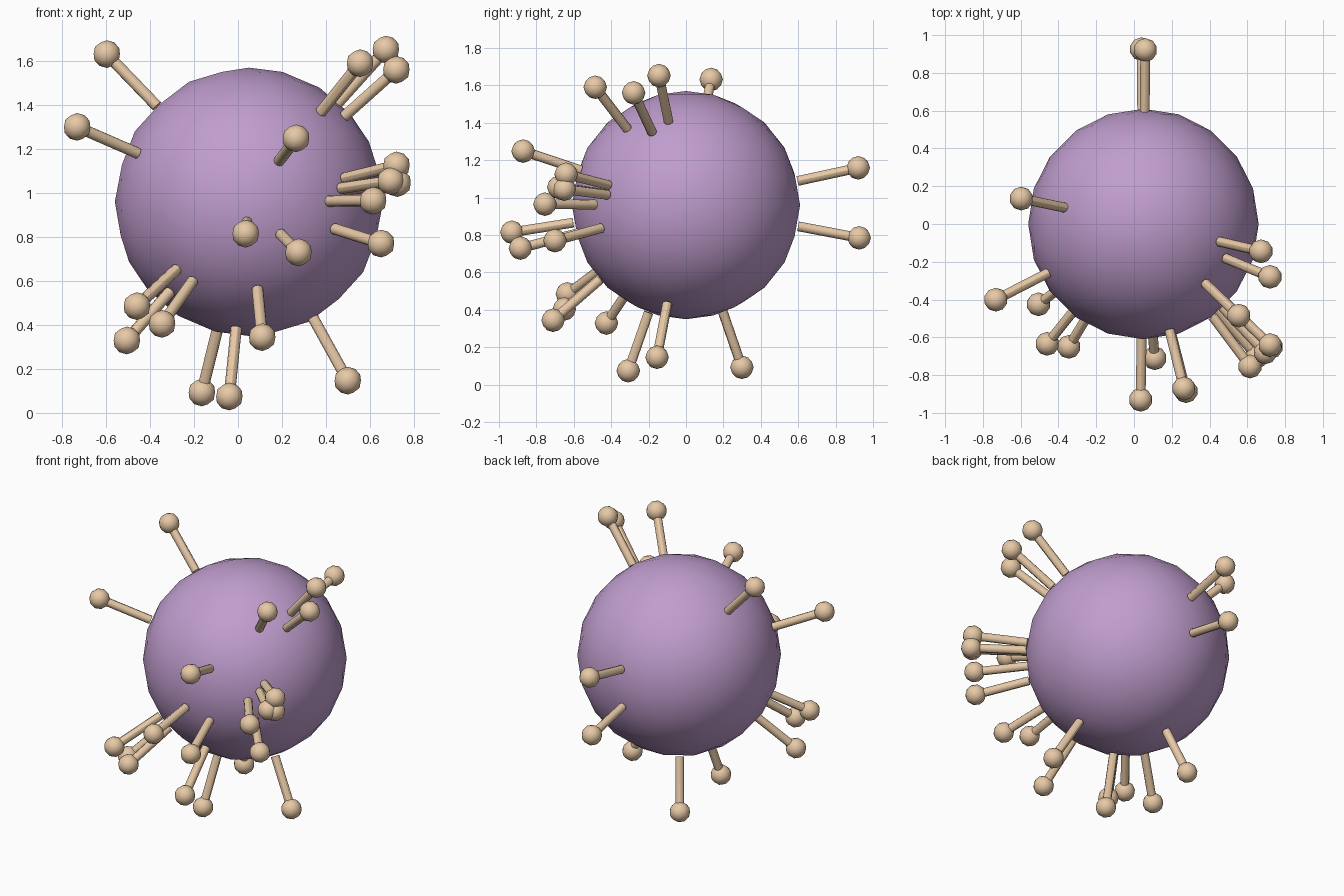
import bpy, math
from mathutils import Vector

if "Cube" in bpy.data.objects:
    bpy.data.objects.remove(bpy.data.objects["Cube"])

CENTRE = Vector((0.05, 0, 0.96))
R, REACH, HEAD_R, PIN_R = 0.61, 0.942, 0.063, 0.026


def material(name, rgb):
    m = bpy.data.materials.new(name)
    m.diffuse_color = (*rgb, 1)
    m.use_nodes = True
    m.node_tree.nodes["Principled BSDF"].inputs["Base Color"].default_value = m.diffuse_color
    return m


purple = material("purple", (0.53, 0.34, 0.62))
tan = material("tan", (0.80, 0.58, 0.38))


def finish(name, mat):
    ob = bpy.context.object
    ob.name = name
    ob.data.materials.append(mat)
    bpy.ops.object.shade_smooth_by_angle(angle=math.radians(30))


# round body
bpy.ops.mesh.primitive_ico_sphere_add(subdivisions=3, radius=R, location=CENTRE)
finish("body", purple)

# head positions of the pins that stick out of the body
heads = [
    (-0.60, 0.135, 1.635), (-0.73, -0.40, 1.30),
    (0.555, -0.485, 1.59), (0.675, -0.145, 1.655), (0.72, -0.28, 1.56),
    (0.265, -0.875, 1.25), (0.72, -0.64, 1.125), (0.725, -0.65, 1.045),
    (0.695, -0.68, 1.055), (0.615, -0.755, 0.965), (0.65, -0.70, 0.77),
    (0.275, -0.885, 0.73), (0.035, -0.93, 0.815),
    (-0.46, -0.635, 0.485), (-0.505, -0.425, 0.33), (-0.345, -0.65, 0.405),
    (0.11, -0.71, 0.345),
    (-0.165, 0.30, 0.09), (-0.04, -0.31, 0.07), (0.50, -0.155, 0.145),
    (0.06, 0.925, 1.16), (0.04, 0.925, 0.785),
]

for i, h in enumerate(heads, 1):
    d = (Vector(h) - CENTRE).normalized()
    # pin shaft
    bpy.ops.mesh.primitive_cylinder_add(
        vertices=12, radius=PIN_R, depth=REACH - R,
        location=CENTRE + d * (R + REACH) / 2,
        rotation=d.to_track_quat('Z', 'Y').to_euler())
    finish(f"pin_shaft_{i}", tan)
    # pin head
    bpy.ops.mesh.primitive_ico_sphere_add(
        subdivisions=2, radius=HEAD_R, location=CENTRE + d * REACH)
    finish(f"pin_head_{i}", tan)
